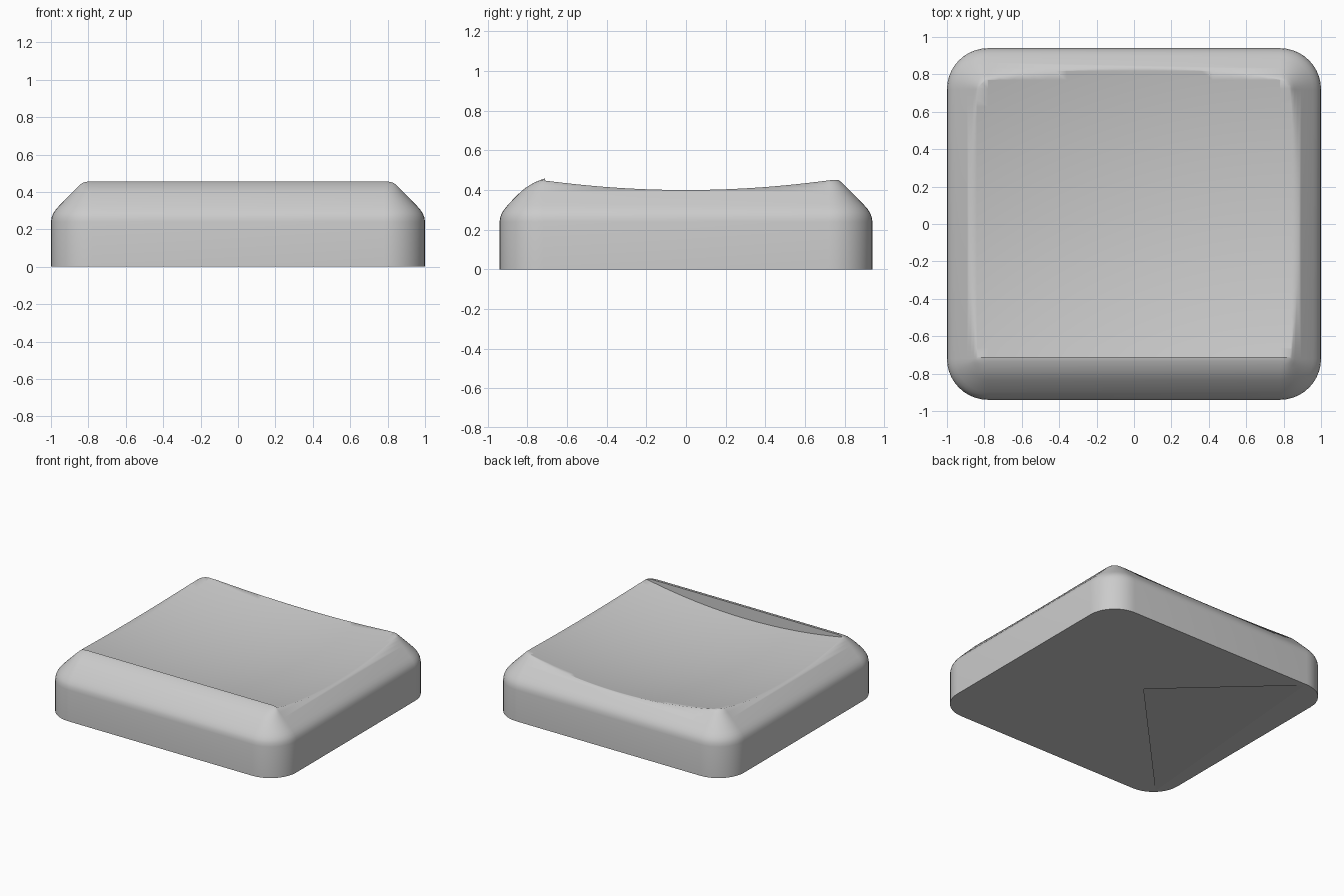
import bpy, bmesh, math

if "Cube" in bpy.data.objects:
    bpy.data.objects.remove(bpy.data.objects["Cube"])

HALF_X, HALF_Y, CORNER = 1.0, 0.94, 0.22
FRONT_EDGE = -0.71          # where the dish stops short of the front slope

# Height, inset of the sides and back, inset of the front
PROFILE = [
    (0.0, 0.0, 0.0), (0.24, 0.0, 0.0), (0.265, 0.004, 0.004),
    (0.285, 0.012, 0.012), (0.305, 0.025, 0.026), (0.325, 0.043, 0.042),
    (0.36, 0.077, 0.075), (0.39, 0.107, 0.106), (0.41, 0.127, 0.13),
    (0.425, 0.142, 0.153), (0.44, 0.157, 0.18), (0.45, 0.172, 0.205),
    (0.457, 0.2, 0.226),
]


def make_object(name, bm):
    bmesh.ops.recalc_face_normals(bm, faces=bm.faces)
    mesh = bpy.data.meshes.new(name)
    bm.to_mesh(mesh)
    bm.free()
    obj = bpy.data.objects.new(name, mesh)
    bpy.context.collection.objects.link(obj)
    return obj


def carve(target, cutter):
    """Subtract the cutter from the target, then remove the cutter."""
    cutter.hide_render = True
    bpy.ops.object.select_all(action="DESELECT")
    target.select_set(True)
    bpy.context.view_layer.objects.active = target
    cut = target.modifiers.new("carve", "BOOLEAN")
    cut.operation = "DIFFERENCE"
    cut.solver = "EXACT"
    cut.object = cutter
    bpy.ops.object.modifier_apply(modifier=cut.name)
    bpy.data.objects.remove(cutter)


def rounded_ring(bm, z, inset, front_inset, steps=10):
    """Rounded rectangle whose corners tighten as it shrinks."""
    verts = []
    for quarter in range(4):
        sx = 1 if quarter in (0, 3) else -1
        sy = 1 if quarter < 2 else -1
        dy = inset if sy > 0 else front_inset
        rx, ry = max(CORNER - inset, 0.02), max(CORNER - dy, 0.02)
        cx, cy = sx * (HALF_X - inset - rx), sy * (HALF_Y - dy - ry)
        for i in range(steps + 1):
            a = (quarter + i / steps) * math.pi / 2
            verts.append(bm.verts.new((cx + rx * math.cos(a), cy + ry * math.sin(a), z)))
    return verts


# Key body lofted through the rings
bm = bmesh.new()
rings = [rounded_ring(bm, *row) for row in PROFILE]
for low, high in zip(rings, rings[1:]):
    for i in range(len(low)):
        j = (i + 1) % len(low)
        bm.faces.new((low[i], low[j], high[j], high[i]))
bm.faces.new(rings[0][::-1])
bm.faces.new(rings[-1])
body = make_object("keycap_body", bm)

# Shallow spherical dish, open at the back and walled at the front
bm = bmesh.new()
bmesh.ops.create_grid(bm, x_segments=40, y_segments=40, size=1)
for v in bm.verts:
    x = v.co.x * 1.2
    y = FRONT_EDGE + (v.co.y + 1) / 2 * (1.2 - FRONT_EDGE)
    v.co = (x, y, 0.311 + (x * x + y * y) / 8.8)
grown = bmesh.ops.extrude_face_region(bm, geom=bm.faces[:])
for v in grown["geom"]:
    if isinstance(v, bmesh.types.BMVert):
        v.co.z = 1.0
carve(body, make_object("dish_cutter", bm))

# Sloped triangular recess under the right side
bm = bmesh.new()
back, front, middle = (-0.78, 0.93), (-0.93, -0.87), (0.05, 0.166)
floor = [bm.verts.new((x, y, -0.001)) for x, y in (back, front, middle)]
peak = bm.verts.new((0.11, 0.11, 0.13))
bm.faces.new(floor)
for i in range(3):
    bm.faces.new((floor[i], floor[(i + 1) % 3], peak))
carve(body, make_object("recess_cutter", bm))

# Single grey finish
grey = bpy.data.materials.new("light_grey")
grey.use_nodes = True
colour = (0.6, 0.6, 0.6, 1.0)
grey.diffuse_color = colour
grey.node_tree.nodes["Principled BSDF"].inputs["Base Color"].default_value = colour
body.data.materials.clear()
body.data.materials.append(grey)

# Soft rim on top, flat faces underneath
bpy.ops.object.shade_smooth_by_angle(angle=math.radians(65))
for face in body.data.polygons:
    face.material_index = 0
    inside = abs(face.center.x) < 0.9 and abs(face.center.y) < 0.85
    if inside and face.center.z < 0.2:
        face.use_smooth = False
